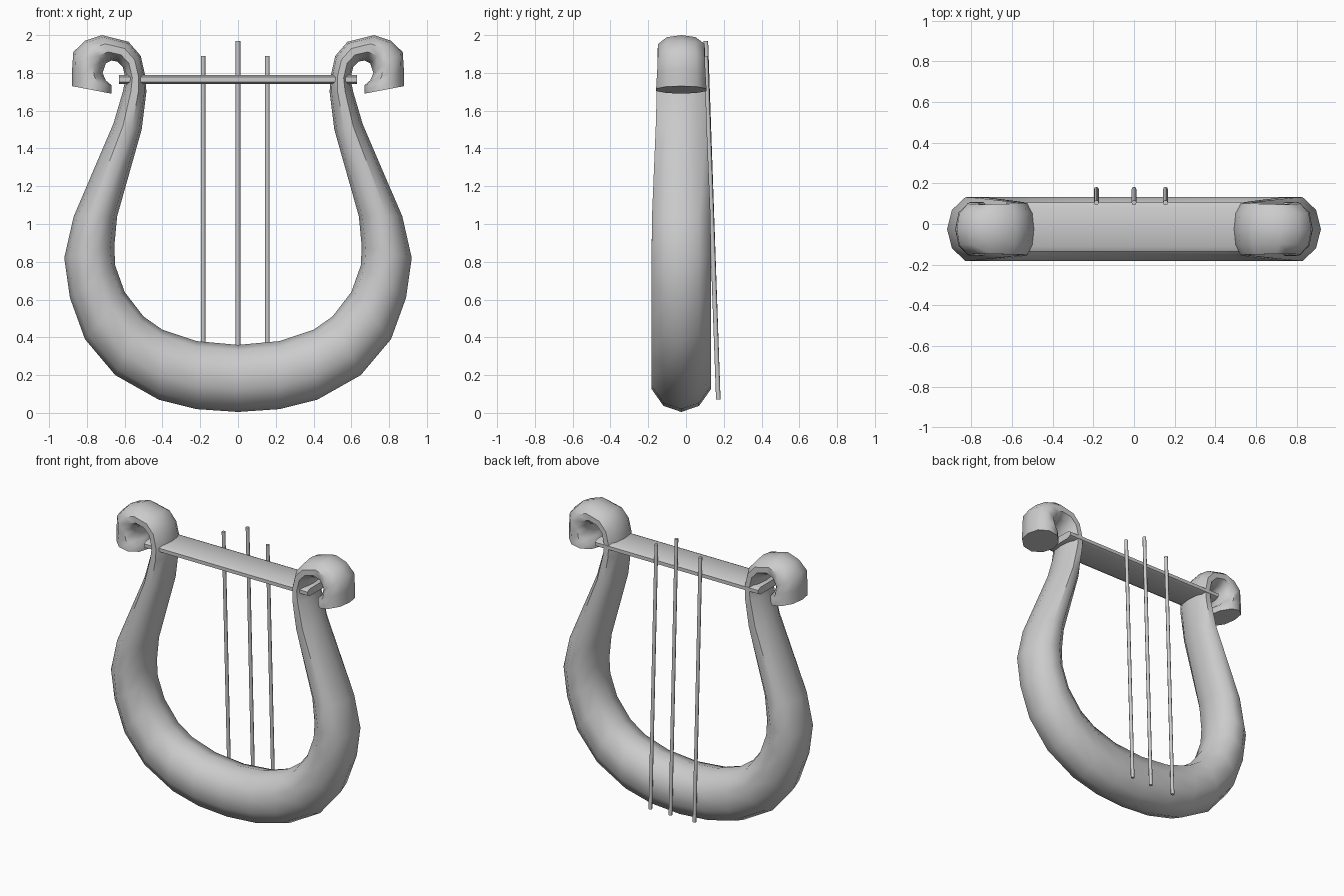
import bpy, bmesh
from math import cos, sin, pi
from mathutils import Vector

if "Cube" in bpy.data.objects:
    bpy.data.objects.remove(bpy.data.objects["Cube"])


def loft(name, rings, angle=50):
    """Skin a list of equal-length point rings and cap both ends."""
    bm = bmesh.new()
    vs = [[bm.verts.new(p) for p in r] for r in rings]
    n = len(rings[0])
    for a, b in zip(vs, vs[1:]):
        for i in range(n):
            j = (i + 1) % n
            bm.faces.new((a[i], a[j], b[j], b[i]))
    bm.faces.new(vs[0])
    bm.faces.new(vs[-1])
    bmesh.ops.recalc_face_normals(bm, faces=bm.faces)
    me = bpy.data.meshes.new(name)
    bm.to_mesh(me)
    bm.free()
    ob = bpy.data.objects.new(name, me)
    bpy.context.collection.objects.link(ob)
    bpy.ops.object.select_all(action='DESELECT')
    ob.select_set(True)
    bpy.context.view_layer.objects.active = ob
    bpy.ops.object.shade_smooth_by_angle(angle=angle * pi / 180)
    return ob


# Frame: stations of the right half (outer x, outer z, inner x, inner z, half depth)
stations = [
    (0, .005, 0, .36, .157), (.22, .02, .22, .38, .157), (.42, .07, .40, .44, .157),
    (.65, .20, .50, .51, .157), (.81, .39, .60, .64, .157), (.89, .61, .65, .78, .157),
    (.92, .82, .655, .88, .157), (.87, 1.04, .64, 1.04, .155), (.66, 1.53, .51, 1.50, .135),
    (.61, 1.70, .485, 1.70, .13), (.595, 1.77, .49, 1.78, .128), (.61, 1.83, .515, 1.89, .126),
    (.64, 1.86, .58, 1.965, .125), (.67, 1.865, .72, 2.0, .122), (.70, 1.85, .81, 1.97, .122),
    (.717, 1.80, .872, 1.91, .125), (.70, 1.76, .878, 1.82, .128),
    (.67, 1.735, .88, 1.77, .131), (.67, 1.69, .88, 1.73, .133),
]
# Rounded cross-section: (depth factor, fraction from outer to inner)
half = [(.6, .09), (1, .34), (1, .66), (.62, .92)]
section = [(0, 0)] + half + [(0, 1)] + [(-d, t) for d, t in reversed(half)]


def ring(s, side):
    ox, oz, ix, iz, h = s
    return [(side * (ox + (ix - ox) * t), -.025 + d * h, oz + (iz - oz) * t)
            for d, t in section]


loft("frame", [ring(s, -1) for s in reversed(stations[1:])] + [ring(s, 1) for s in stations])

# Crossbar: wide flat bar with softened edges
bar = [(-.135, -.012), (-.11, -.025), (.08, -.025), (.105, -.012),
       (.105, .012), (.08, .025), (-.11, .025), (-.135, .012)]
loft("crossbar", [[(x, y, 1.765 + z) for y, z in bar] for x in (-.63, .63)])

# Strings: thin rods leaning away from the bottom of the frame
for i, (x, top) in enumerate(((-.185, 1.89), (0, 1.97), (.155, 1.89))):
    ends = [Vector((x, .171, .07)), Vector((x, .105, top))]
    loft(f"string_{i + 1}", [[e + Vector((.012 * cos(k * pi / 4), .012 * sin(k * pi / 4), 0))
                              for k in range(8)] for e in ends])
